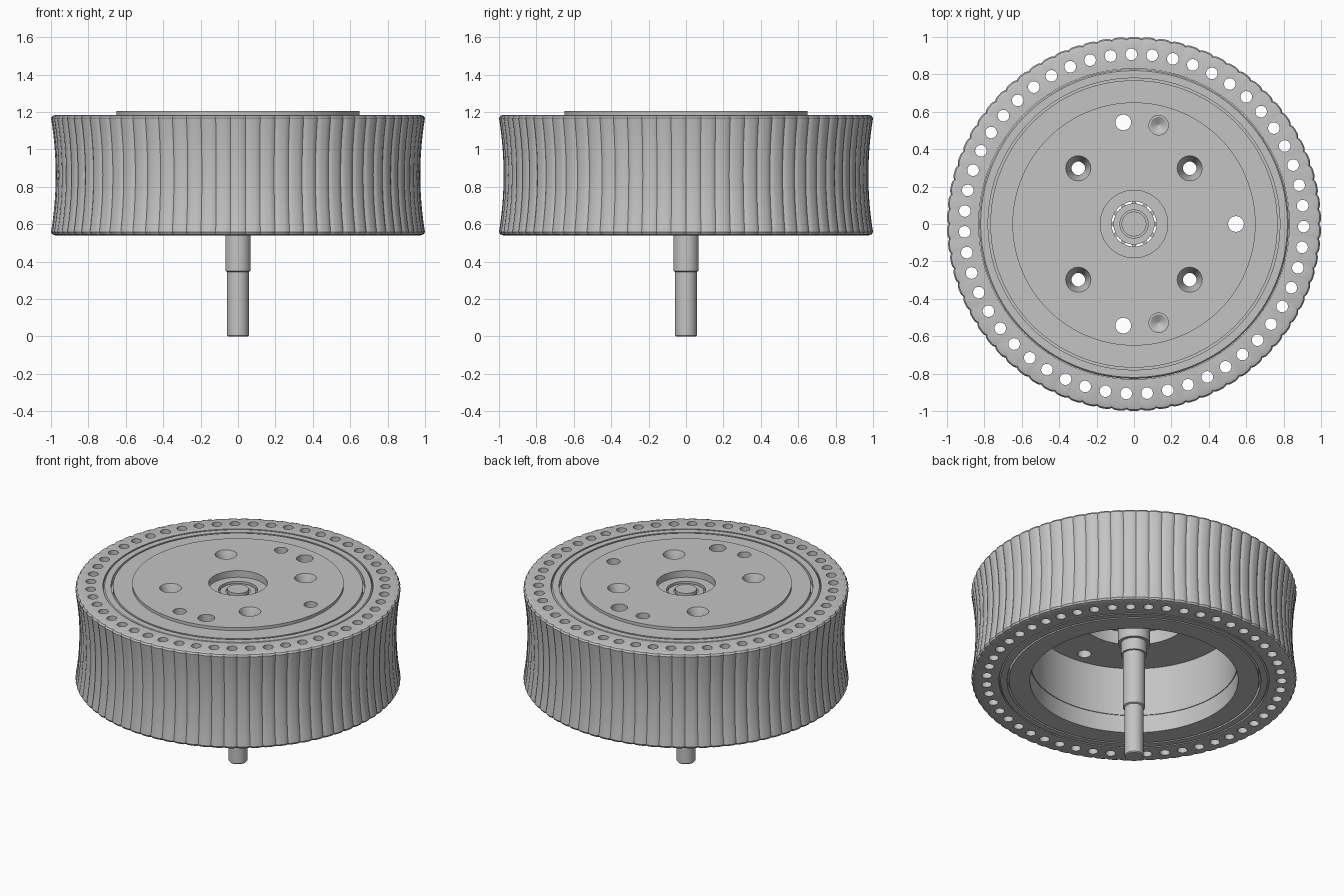
import bpy, bmesh
from math import sin, cos, pi, radians

cube = bpy.data.objects.get("Cube")
if cube:
    bpy.data.objects.remove(cube)

grey = bpy.data.materials.new("plain_grey")
grey.use_nodes = True
COLOUR = (0.55, 0.55, 0.55, 1)
grey.diffuse_color = COLOUR
grey.node_tree.nodes["Principled BSDF"].inputs["Base Color"].default_value = COLOUR


def finish(bm, name):
    bmesh.ops.remove_doubles(bm, verts=bm.verts, dist=1e-5)
    bmesh.ops.recalc_face_normals(bm, faces=bm.faces)
    mesh = bpy.data.meshes.new(name)
    bm.to_mesh(mesh)
    bm.free()
    mesh.materials.append(grey)
    ob = bpy.data.objects.new(name, mesh)
    bpy.context.collection.objects.link(ob)
    return ob


def lathe(name, profile, segs=128, shrink=None):
    """Spin a closed (radius, height) outline about z."""
    bm = bmesh.new()
    rings = []
    for i in range(segs):
        a = 2 * pi * i / segs
        ring = []
        for r, z in profile:
            if shrink:
                r -= shrink(i, r)
            ring.append(bm.verts.new((r * cos(a), r * sin(a), z)))
        rings.append(ring)
    n = len(profile)
    for i in range(segs):
        p, q = rings[i], rings[(i + 1) % segs]
        for j in range(n):
            k = (j + 1) % n
            if profile[j][0] + profile[k][0] > 0:
                bm.faces.new((p[j], q[j], q[k], p[k]))
    return finish(bm, name)


def cut(ob, places, z0, z1, r0, r1):
    """Subtract an upright cone at each (x, y) place."""
    bm = bmesh.new()
    for x, y in places:
        made = bmesh.ops.create_cone(bm, cap_ends=True, segments=32, radius1=r0,
                                     radius2=r1, depth=z1 - z0)
        bmesh.ops.translate(bm, verts=made["verts"], vec=(x, y, (z0 + z1) / 2))
    cutter = finish(bm, "hole_cutter")
    cutter.hide_render = True
    mod = ob.modifiers.new("holes", "BOOLEAN")
    mod.operation, mod.solver, mod.object = "DIFFERENCE", "EXACT", cutter
    bpy.context.view_layer.objects.active = ob
    bpy.ops.object.modifier_apply(modifier=mod.name)
    bpy.data.objects.remove(cutter)


def smooth(ob):
    bpy.ops.object.select_all(action="DESELECT")
    ob.select_set(True)
    bpy.context.view_layer.objects.active = ob
    bpy.ops.object.shade_smooth_by_angle(angle=radians(30))


LOW, TOP, MID = 0.54, 1.185, 0.8625

# Tyre: waisted tread with narrow grooves and a ring of through holes
GROOVES, STEPS = 78, 6
depths = (0.009, 0.002, 0, 0, 0, 0.002)


def tread(i, r):
    return depths[i % STEPS] if r > 0.96 else 0


outline = [(0.83, LOW), (0.975, LOW), (0.993, LOW + 0.006)]
for k in range(-6, 7):
    t = k / 6
    outline.append((0.975 + 0.025 * t * t, MID + 0.305 * t))
outline += [(0.993, TOP - 0.006), (0.975, TOP), (0.83, TOP)]
tyre = lathe("tyre", outline, GROOVES * STEPS, tread)
HOLES = 51
ring = [2 * pi * i / HOLES - 0.015 for i in range(HOLES)]
cut(tyre, [(0.907 * cos(a), 0.907 * sin(a)) for a in ring], 0.4, 1.4, 0.031, 0.031)
smooth(tyre)

# Rim: outer hub ring with a chamfered lip on both faces
rim = lathe("rim", [(0.78, LOW), (0.82, LOW), (0.828, LOW + 0.01), (0.828, TOP - 0.01),
                    (0.82, TOP), (0.78, TOP)])
smooth(rim)

# Hub: open-bottomed drum with a raised face plate, stepped bore and inner recess
FLOOR, RECESS = 0.99, 1.08
hub = lathe("hub", [(0.64, LOW), (0.768, LOW), (0.768, LOW + 0.04), (0.78, LOW + 0.04),
                    (0.78, TOP - 0.04), (0.768, TOP - 0.04), (0.768, TOP), (0.65, TOP),
                    (0.65, 1.205), (0.18, 1.205), (0.18, 1.16), (0.12, 1.16),
                    (0.12, RECESS), (0.34, RECESS), (0.34, FLOOR), (0.635, FLOOR),
                    (0.635, 0.66), (0.64, 0.66)])
screws = [(x, y) for x in (-0.298, 0.298) for y in (-0.298, 0.298)]
cut(hub, screws, 0.8, 1.4, 0.036, 0.036)
cut(hub, screws, 1.13, 1.207, 0.036, 0.068)
cut(hub, [(0.545, 0), (-0.057, 0.543), (-0.057, -0.543)], 0.8, 1.4, 0.042, 0.042)
# Blind drilled holes with a conical tip
blind = [(0.132, -0.528), (0.132, 0.528)]
cut(hub, blind, 1.09, 1.25, 0.052, 0.052)
cut(hub, blind, 1.065, 1.095, 0.003, 0.052)
smooth(hub)

# Axle: stepped shaft with a collar inside the bore
axle = lathe("axle", [(0, 0), (0.053, 0), (0.058, 0.006), (0.058, 0.345), (0.068, 0.35),
                      (0.068, 0.72), (0.08, 0.72), (0.08, 0.8), (0.1, 0.8), (0.1, 1.05),
                      (0.11, 1.05), (0.11, 1.15), (0.075, 1.15), (0.075, 1.14),
                      (0.066, 1.14), (0.066, 1.165), (0, 1.165)], 48)
smooth(axle)

# Keys: small ribs that hold the collar in the bore
bm = bmesh.new()
for i in range(12):
    a = 2 * pi * i / 12
    made = bmesh.ops.create_cone(bm, cap_ends=True, segments=8, radius1=0.013,
                                 radius2=0.013, depth=0.06)
    bmesh.ops.translate(bm, verts=made["verts"], vec=(0.11 * cos(a), 0.11 * sin(a), 1.11))
smooth(finish(bm, "bore_keys"))
